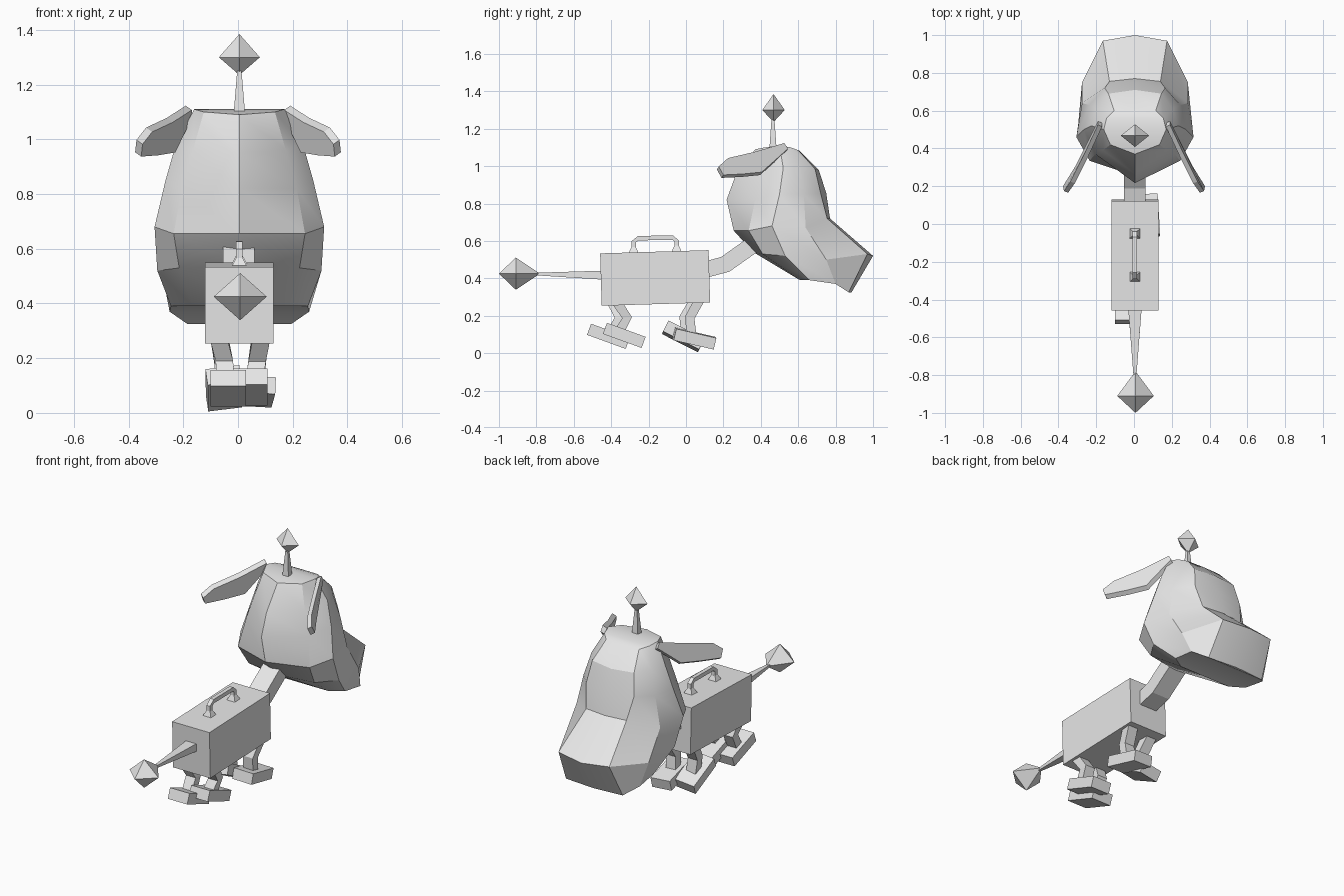
import bpy, bmesh, math
from mathutils import Vector

cube = bpy.data.objects.get("Cube")
if cube:
    bpy.data.objects.remove(cube, do_unlink=True)

grey = bpy.data.materials.new("plain_grey")
grey.use_nodes = True
grey.diffuse_color = (0.8, 0.8, 0.8, 1)
grey.node_tree.nodes["Principled BSDF"].inputs["Base Color"].default_value = (0.8, 0.8, 0.8, 1)


def build(name, verts, faces):
    """Make a closed flat-shaded mesh object from points and faces."""
    bm = bmesh.new()
    vs = [bm.verts.new(v) for v in verts]
    for f in faces:
        bm.faces.new([vs[i] for i in f])
    bmesh.ops.recalc_face_normals(bm, faces=bm.faces[:])
    me = bpy.data.meshes.new(name)
    bm.to_mesh(me)
    bm.free()
    me.materials.append(grey)
    ob = bpy.data.objects.new(name, me)
    bpy.context.collection.objects.link(ob)
    return ob


def box(name, loc, size, rot=(0, 0, 0)):
    verts = [(x * size[0] / 2, y * size[1] / 2, z * size[2] / 2)
             for x in (-1, 1) for y in (-1, 1) for z in (-1, 1)]
    ob = build(name, verts, [(0, 1, 3, 2), (4, 5, 7, 6), (0, 1, 5, 4),
                             (2, 3, 7, 6), (0, 2, 6, 4), (1, 3, 7, 5)])
    ob.location = loc
    ob.rotation_euler = [math.radians(a) for a in rot]
    return ob


def beam(name, path):
    """Four-sided beam; each point is x, y, z, half width, half thickness."""
    pts = [Vector(p[:3]) for p in path]
    verts, faces = [], []
    for i, p in enumerate(path):
        t = (pts[min(i + 1, len(pts) - 1)] - pts[max(i - 1, 0)]).normalized()
        n = Vector((0, -t.z, t.y)).normalized() * p[4]
        w = Vector((p[3], 0, 0))
        verts += [pts[i] - w - n, pts[i] + w - n, pts[i] + w + n, pts[i] - w + n]
    for i in range(len(path) - 1):
        a = 4 * i
        faces += [(a + k, a + (k + 1) % 4, a + 4 + (k + 1) % 4, a + 4 + k) for k in range(4)]
    e = len(verts)
    faces += [(0, 1, 2, 3), (e - 4, e - 3, e - 2, e - 1)]
    return build(name, verts, faces)


def diamond(name, c, axis, lo, hi, r1, r2):
    """Octahedron with its two points along the y (1) or z (2) axis."""
    other = 3 - axis
    verts = []
    for ax, d in ((axis, -lo), (axis, hi), (0, r1), (other, r2), (0, -r1), (other, -r2)):
        v = Vector(c)
        v[ax] += d
        verts.append(v)
    ring = (2, 3, 4, 5)
    faces = [(apex, ring[k], ring[(k + 1) % 4]) for apex in (0, 1) for k in range(4)]
    return build(name, verts, faces)


# Head: half rings from crown to jaw, each from back centre round to front centre
rows = [
    [(0, .37, 1.09), (.13, .42, 1.10), (.165, .50, 1.11), (.15, .56, 1.10), (.11, .60, 1.085), (0, .61, 1.08)],
    [(0, .265, .95), (.17, .39, .96), (.23, .52, .99), (.20, .61, .99), (.14, .69, .985), (0, .71, .98)],
    [(0, .217, .82), (.21, .37, .82), (.27, .50, .85), (.24, .63, .85), (.16, .72, .855), (0, .75, .855)],
    [(0, .255, .655), (.24, .335, .655), (.31, .46, .68), (.28, .64, .67), (.135, .755, .72), (0, .77, .72)],
    [(0, .36, .54), (.22, .41, .53), (.30, .53, .52), (.28, .75, .50), (.17, .97, .53), (0, 1.0, .52)],
    [(0, .60, .40), (.17, .61, .39), (.25, .66, .39), (.255, .80, .37), (.19, .87, .325), (0, .885, .325)],
]
verts, faces = [], []
for row in rows:
    verts += row + [(-x, y, z) for x, y, z in reversed(row[1:-1])]
for r in range(len(rows) - 1):
    a = 10 * r
    faces += [(a + k, a + (k + 1) % 10, a + 10 + (k + 1) % 10, a + 10 + k) for k in range(10)]
for a in (0, 50):
    faces += [(a, a + 1, a + 9), (a + 4, a + 5, a + 6)]
    faces += [(a + i, a + i + 1, a + 9 - i, a + 10 - i) for i in (1, 2, 3)]
head = build("head", verts, faces)
head.location.x = 0.005
bpy.ops.object.select_all(action='DESELECT')
head.select_set(True)
bpy.context.view_layer.objects.active = head
bpy.ops.object.shade_smooth_by_angle(angle=math.radians(28))

# Ears: thin plates sweeping back and down
ear = [(.18, .52, 1.115), (.25, .37, 1.07), (.325, .22, 1.035), (.36, .17, .99),
       (.365, .195, .945), (.30, .30, .95), (.24, .40, .96), (.18, .54, 1.085)]
for name, s in (("left_ear", 1), ("right_ear", -1)):
    off = Vector((s * .011, .005, .008))
    mid = [Vector((s * x, y, z)) for x, y, z in ear]
    n = len(mid)
    build(name, [p - off for p in mid] + [p + off for p in mid],
          [tuple(range(n)), tuple(range(n, 2 * n))] +
          [(k, (k + 1) % n, n + (k + 1) % n, n + k) for k in range(n)])

# Antenna
beam("antenna_stem", [(.005, .465, 1.08, .022, .02), (.005, .465, 1.25, .008, .008)])
diamond("antenna_tip", (.005, .468, 1.30), 2, .065, .085, .075, .06)

# Body, neck and tail
box("body", (.005, -.165, .402), (.25, .58, .28), (1.7, 0, 0))
beam("neck", [(.003, .08, .44, .057, .043), (.003, .21, .475, .057, .045),
              (.003, .45, .645, .057, .045)])
beam("tail", [(.005, -.44, .417, .036, .024), (.005, -.80, .423, .008, .007)])
diamond("tail_tip", (.008, -.91, .425), 1, .09, .13, .097, .086)

# Carry handle with flared feet
beam("handle", [(.005, y, z, .012, .012) for y, z in
                ((-.28, .53), (-.28, .595), (-.255, .615), (-.07, .617), (-.05, .60), (-.05, .54))])
for name, y, z in (("handle_back_mount", -.28, .532), ("handle_front_mount", -.05, .54)):
    beam(name, [(.005, y, z, .03, .028), (.005, y, z + .035, .012, .012)])

# Feet: slabs tipped toe-down
feet = [
    ("back_left_foot", (.045, -.33, .095), (.125, .22, .063), (-20, 0, 0)),
    ("back_right_foot", (-.035, -.415, .09), (.13, .22, .063), (-20, 0, 0)),
    ("front_left_foot", (.068, .045, .078), (.125, .22, .063), (-13, 3, 3)),
    ("front_right_foot", (-.052, -.015, .09), (.125, .215, .065), (-27, -7, 3)),
]
for f in feet:
    box(*f)

# Legs: bent beams from belly to foot
legs = {
    "back_left_leg": [(.085, -.375, .28), (.07, -.315, .19), (.06, -.36, .11)],
    "back_right_leg": [(-.07, -.40, .28), (-.05, -.355, .19), (-.045, -.40, .11)],
    "front_left_leg": [(.085, .075, .29), (.07, .02, .19), (.065, .03, .09)],
    "front_right_leg": [(-.07, .05, .29), (-.055, -.01, .19), (-.05, .0, .10)],
}
for name, path in legs.items():
    beam(name, [(*p, .032, .026) for p in path])
